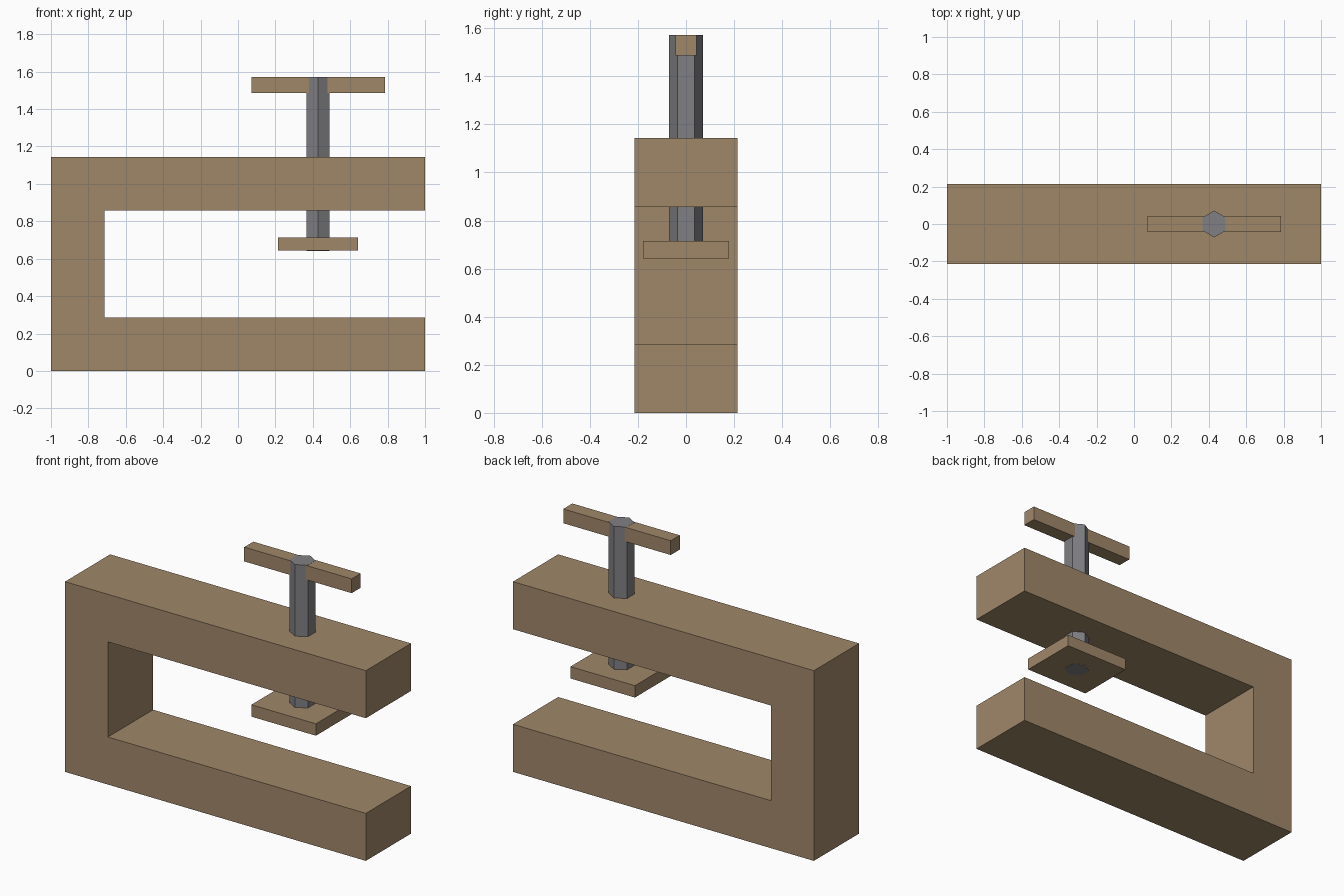
import bpy
import bmesh
from math import pi
from mathutils import Matrix, Vector

old = bpy.data.objects.get("Cube")
if old:
    bpy.data.objects.remove(old, do_unlink=True)

U = 1 / 14           # design module
SCREW_X = 6 * U      # axis of the screw


def make_material(name, color):
    mat = bpy.data.materials.new(name)
    mat.use_nodes = True
    mat.diffuse_color = color
    mat.node_tree.nodes["Principled BSDF"].inputs["Base Color"].default_value = color
    return mat


def finish(name, bm, mat):
    bmesh.ops.recalc_face_normals(bm, faces=bm.faces)
    mesh = bpy.data.meshes.new(name)
    bm.to_mesh(mesh)
    bm.free()
    mesh.materials.append(mat)
    obj = bpy.data.objects.new(name, mesh)
    bpy.context.collection.objects.link(obj)
    return obj


def box(name, size, center, mat):
    bm = bmesh.new()
    place = Matrix.Translation(center) @ Matrix.Diagonal((*size, 1))
    bmesh.ops.create_cube(bm, size=1, matrix=place)
    return finish(name, bm, mat)


wood = make_material("tan wood", (0.352, 0.242, 0.141, 1))
steel = make_material("grey steel", (0.216, 0.216, 0.231, 1))

# C-shaped frame: side profile extruded through its depth
profile = [(-14, 0), (14, 0), (14, 4), (-10, 4), (-10, 12), (14, 12), (14, 16), (-14, 16)]
bm = bmesh.new()
face = bm.faces.new([bm.verts.new((x * U, -3 * U, z * U)) for x, z in profile])
extruded = bmesh.ops.extrude_face_region(bm, geom=[face])["geom"]
bmesh.ops.translate(bm, vec=Vector((0, 6 * U, 0)),
                    verts=[v for v in extruded if isinstance(v, bmesh.types.BMVert)])
finish("clamp_frame", bm, wood)

# Hexagonal screw, ends a hair proud of the pad and handle
bottom, top = 9 * U - 0.001, 22 * U + 0.001
bm = bmesh.new()
bmesh.ops.create_cone(
    bm, cap_ends=True, segments=6, radius1=U, radius2=U, depth=top - bottom,
    matrix=Matrix.Translation((SCREW_X, 0, (top + bottom) / 2)) @ Matrix.Rotation(pi, 4, "Z"))
screw = finish("screw", bm, steel)
# Corners point to the front and back
if max(v.co.y for v in screw.data.vertices) < 0.95 * U:
    pivot = Matrix.Translation((SCREW_X, 0, 0))
    screw.data.transform(pivot @ Matrix.Rotation(pi / 6, 4, "Z") @ pivot.inverted())

# Pressure pad and turning handle
box("pressure_pad", (6 * U, 5 * U, U), (SCREW_X, 0, 9.5 * U), wood)
box("turning_handle", (10 * U, 1.2 * U, 1.2 * U), (SCREW_X, 0, 21.4 * U), wood)
